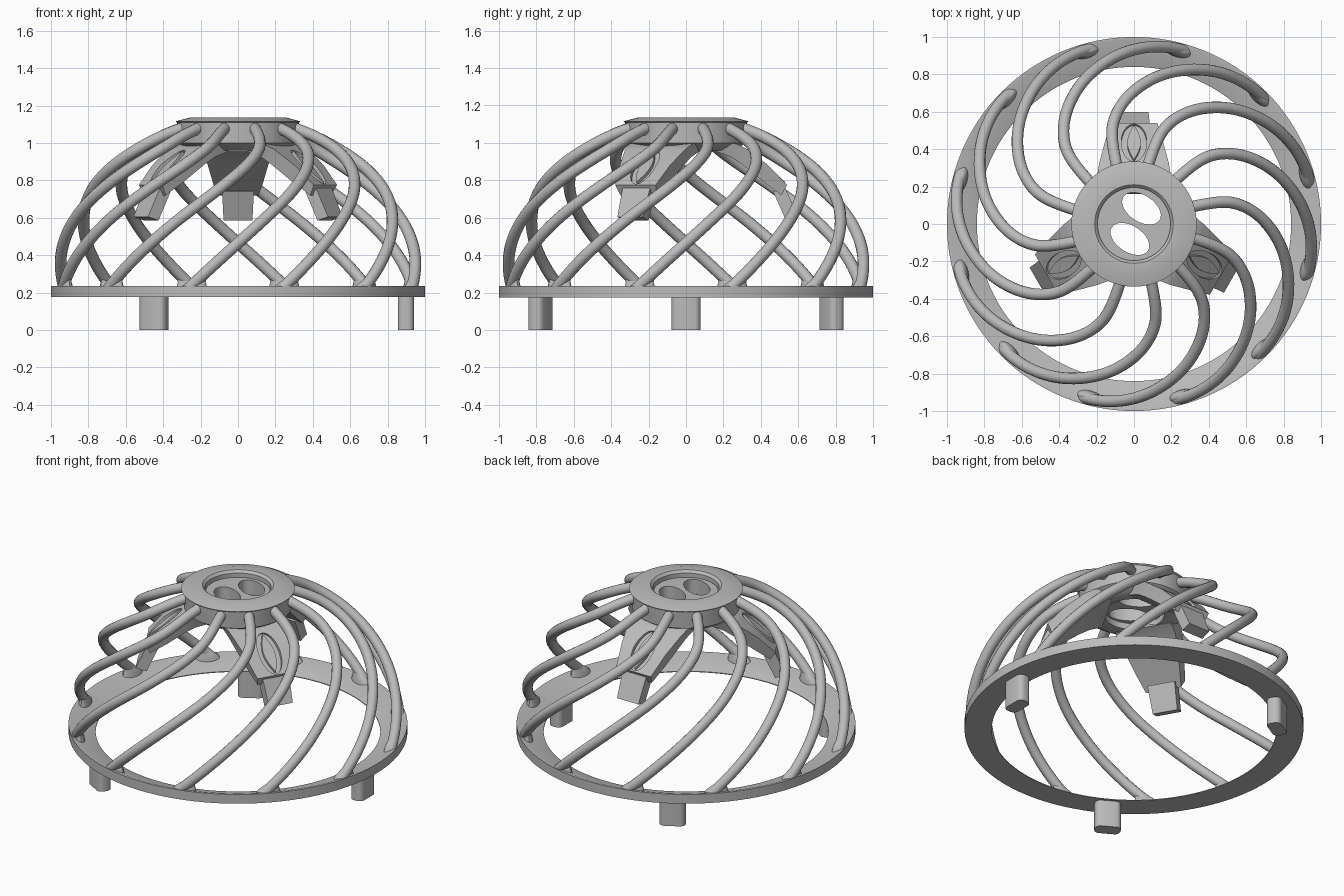
import bpy, bmesh
from math import sin, cos, pi, radians
from mathutils import Matrix, Vector

cube = bpy.data.objects.get("Cube")
if cube:
    bpy.data.objects.remove(cube, do_unlink=True)

grey = bpy.data.materials.new("plain grey")
grey.use_nodes = True
grey.diffuse_color = (0.5, 0.5, 0.5, 1)
bsdf = next(n for n in grey.node_tree.nodes if n.type == "BSDF_PRINCIPLED")
bsdf.inputs["Base Color"].default_value = grey.diffuse_color


def finish(obj, angle=35):
    bpy.ops.object.select_all(action="DESELECT")
    obj.select_set(True)
    bpy.context.view_layer.objects.active = obj
    bpy.ops.object.shade_smooth_by_angle(angle=radians(angle))


def skin(name, loops, closed=False, matrix=Matrix()):
    """Skin a row of equal point loops; closed joins last to first, else caps."""
    bm = bmesh.new()
    rows = [[bm.verts.new(matrix @ Vector(p)) for p in loop] for loop in loops]
    n = len(rows[0])
    pairs = list(zip(rows, rows[1:])) + ([(rows[-1], rows[0])] if closed else [])
    for a, b in pairs:
        for i in range(n):
            j = (i + 1) % n
            bm.faces.new((a[i], a[j], b[j], b[i]))
    if not closed:
        bm.faces.new(rows[0][::-1])
        bm.faces.new(rows[-1])
    bmesh.ops.recalc_face_normals(bm, faces=bm.faces)
    mesh = bpy.data.meshes.new(name)
    bm.to_mesh(mesh)
    bm.free()
    mesh.materials.append(grey)
    obj = bpy.data.objects.new(name, mesh)
    bpy.context.collection.objects.link(obj)
    finish(obj)
    return obj


def ellipse(cx, cy, a, b, turn=0, steps=32):
    c, s = cos(turn), sin(turn)
    pts = [(a * cos(2 * pi * i / steps), b * sin(2 * pi * i / steps)) for i in range(steps)]
    return [(cx + x * c - y * s, cy + x * s + y * c) for x, y in pts]


def lathe(name, profile, steps=96):
    loops = [[(x, y, z) for x, y in ellipse(0, 0, r, r, 0, steps)] for r, z in profile]
    return skin(name, loops, closed=True)


def prism(name, outline, z0, z1, matrix=Matrix()):
    return skin(name, [[(x, y, z) for x, y in outline] for z in (z0, z1)], matrix=matrix)


def cut(obj, cutter):
    bpy.context.view_layer.objects.active = obj
    mod = obj.modifiers.new("cut", "BOOLEAN")
    mod.object = cutter
    mod.solver = "EXACT"
    # keep the cut ahead of the smoothing modifier
    obj.modifiers.move(len(obj.modifiers) - 1, 0)
    bpy.ops.object.modifier_apply(modifier=mod.name)
    bpy.data.objects.remove(cutter, do_unlink=True)


def lens(length, width, steps=12):
    side = [(length * (2 * i / steps - 1), width * sin(pi * i / steps)) for i in range(steps)]
    return side + [(-x, -y) for x, y in side]


# Base ring: flat below, sloping inward to a thin edge on top
lathe("base_ring", [(0.84, 0.175), (1, 0.175), (1, 0.235), (0.985, 0.235), (0.84, 0.18)], 128)

# Rounded pegs under the ring
for k in range(3):
    corners = []
    for i in range(24):
        a = 2 * pi * (i + 0.5) / 24
        corners.append((0.898 + (0.009 if cos(a) > 0 else -0.009) + 0.035 * cos(a),
                        (0.043 if sin(a) > 0 else -0.043) + 0.035 * sin(a)))
    prism(f"peg_{k + 1}", corners, 0, 0.18, Matrix.Rotation(k * 2 * pi / 3, 4, "Z"))

# Hub with a shallow dish in its top
lathe("hub", [(0.18, 0.96), (0.26, 0.96), (0.32, 1.0), (0.325, 1.108), (0.335, 1.115),
              (0.26, 1.135), (0.21, 1.135), (0.195, 1.12), (0.195, 1.09), (0.18, 1.09)])

# Plate inside the hub, with two holes leaving a diagonal bridge
web = prism("hub_web", ellipse(0, 0, 0.19, 0.19, 0, 64), 1.0, 1.095)
for x, y in ((0.04, 0.083), (-0.022, -0.08)):
    hole = ellipse(x, y, 0.115, 0.07, radians(-33))
    cut(web, prism("hole_cutter", hole, 0.9, 1.2))
finish(web)

# Swirling ribs over the dome: (elevation, swing) pairs in degrees
KEYS = [(-2, -2), (0, 0), (12, 12), (24, 24.5), (37, 39), (49, 51.5), (58, 58.2), (72, 62)]


def swing(e):
    """Smooth interpolation through the keys."""
    for i in range(1, len(KEYS)):
        if e <= KEYS[i][0]:
            break
    p = [KEYS[max(0, min(len(KEYS) - 1, i + d))] for d in (-2, -1, 0, 1)]
    h = p[2][0] - p[1][0]
    t = (e - p[1][0]) / h
    m1 = (p[2][1] - p[0][1]) / (p[2][0] - p[0][0]) * h
    m2 = (p[3][1] - p[1][1]) / (p[3][0] - p[1][0]) * h
    return ((2 * t**3 - 3 * t**2 + 1) * p[1][1] + (t**3 - 2 * t**2 + t) * m1
            + (3 * t**2 - 2 * t**3) * p[2][1] + (t**3 - t**2) * m2)


RIBS, STEPS, SIDES = 12, 44, 14
path = []
for i in range(STEPS + 1):
    e = -1.5 + 73.5 * i / STEPS
    a, r = radians(swing(e)), 0.965 * cos(radians(e))
    path.append(Vector((r * cos(a), r * sin(a), 0.235 + 0.89 * sin(radians(e)))))
tube = []
for i, p in enumerate(path):
    tangent = (path[min(i + 1, STEPS)] - path[max(i - 1, 0)]).normalized()
    out = Vector((p.x, p.y, p.z - 0.235))
    u = (out - tangent * out.dot(tangent)).normalized()
    v = tangent.cross(u)
    tube.append([p + u * x + v * y for x, y in ellipse(0, 0, 0.031, 0.031, 0, SIDES)])
# flared foot where each rib meets the ring: height, size, sideways shift
FOOT = ((0.195, 1, 0.01), (0.235, 0.85, 0.015), (0.255, 0.65, 0.025), (0.285, 0.4, 0.05))
foot = [[(x, y, z) for x, y in ellipse(0.955, c, 0.036 * w, 0.08 * w, 0, 20)]
        for z, w, c in FOOT]
for k in range(RIBS):
    turn = Matrix.Rotation(radians(15 + 360 / RIBS * k), 4, "Z")
    skin(f"rib_{k + 1}", tube, matrix=turn)
    skin(f"rib_foot_{k + 1}", foot, matrix=turn)

# Three sloping arms: radius, top, underside, half width
ARM = [(0.19, 1.0, 0.955, 0.2), (0.27, 0.995, 0.925, 0.195), (0.33, 0.965, 0.885, 0.185),
       (0.44, 0.88, 0.795, 0.155), (0.54, 0.775, 0.72, 0.125)]
for k in range(3):
    turn = Matrix.Rotation(radians(90 + 120 * k), 4, "Z")
    loops = [[(r, -w, top), (r, w, top), (r - 0.03, w * 0.88, low), (r - 0.03, -w * 0.88, low)]
             for r, top, low, w in ARM]
    arm = skin(f"arm_{k + 1}", loops, matrix=turn)
    # oval recess with a pointed lens raised inside
    slope = turn @ Matrix.Translation((0.435, 0, 0.872)) @ Matrix.Rotation(radians(42), 4, "Y")
    cut(arm, prism("lens_cutter", ellipse(0, 0, 0.135, 0.068), -0.015, 0.1, slope))
    finish(arm, 30)
    prism(f"arm_lens_{k + 1}", lens(0.125, 0.036), -0.03, 0.003, slope)
    # foot tab at the arm tip
    tab = [[(r, -w, z), (r, w, z), (r - 0.065, w, z - 0.02), (r - 0.065, -w, z - 0.02)]
           for r, z, w in ((0.53, 0.76, 0.085), (0.6, 0.605, 0.077))]
    skin(f"arm_tab_{k + 1}", tab, matrix=turn)
